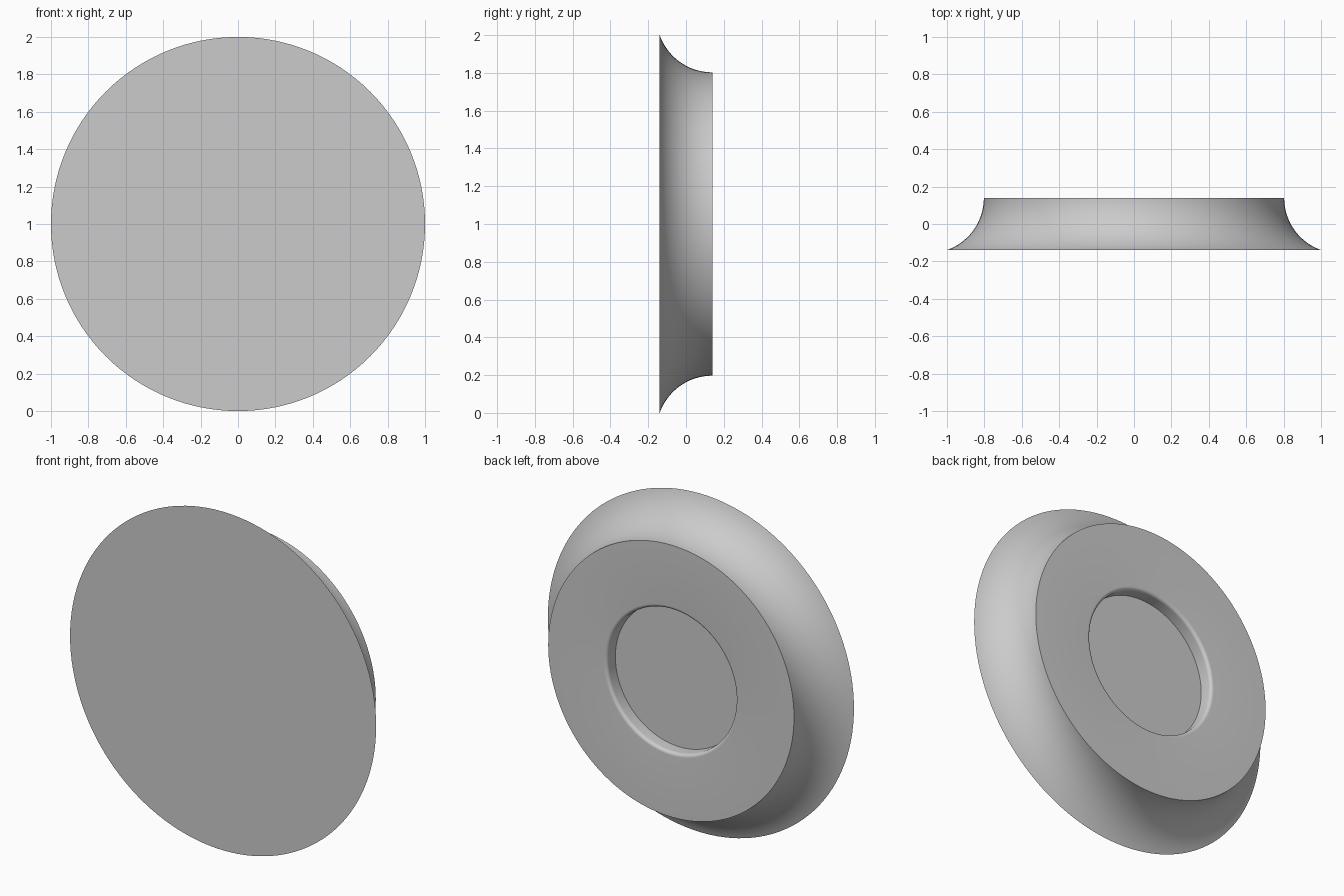
import bpy
import bmesh
from math import asin, cos, sin, pi, radians
from mathutils import Matrix, Vector

cube = bpy.data.objects.get("Cube")
if cube:
    bpy.data.objects.remove(cube, do_unlink=True)

HALF = 0.139          # half thickness
FLARE = 1.0           # radius of the front disc
NECK = 0.803          # radius of the back face
RECESS = 0.42         # radius of the recess floor
DEPTH = 0.08          # depth of the recess
FILLET = 0.02         # rounding of the recess rim
SEGMENTS = 128

grey = bpy.data.materials.new("light_grey")
grey.use_nodes = True
colour = (0.6, 0.6, 0.6, 1)
grey.diffuse_color = colour
grey.node_tree.nodes["Principled BSDF"].inputs["Base Color"].default_value = colour

# Half profile as (radius, y): flat front, concave flank, back face, recess
profile = [(0, -HALF)]
step = FLARE - NECK
cove = ((2 * HALF) ** 2 + step ** 2) / (2 * step)
sweep = asin(2 * HALF / cove)
for i in range(25):
    a = sweep * (1 - i / 24)
    profile.append((NECK + cove * (1 - cos(a)), HALF - cove * sin(a)))
for i in range(9):
    a = pi / 2 * i / 8
    profile.append((RECESS + FILLET * (1 - sin(a)), HALF - FILLET * (1 - cos(a))))
profile += [(RECESS, HALF - DEPTH), (0, HALF - DEPTH)]

# Spin the profile about the front-to-back axis
bm = bmesh.new()
verts = [bm.verts.new((r, y, 0)) for r, y in profile]
edges = [bm.edges.new(pair) for pair in zip(verts, verts[1:])]
bmesh.ops.spin(bm, geom=verts + edges, cent=(0, 0, 0), axis=(0, 1, 0),
               angle=2 * pi, steps=SEGMENTS, use_merge=True)
bmesh.ops.remove_doubles(bm, verts=bm.verts, dist=0.0001)
bmesh.ops.recalc_face_normals(bm, faces=bm.faces)
bmesh.ops.translate(bm, verts=bm.verts, vec=(0, 0, FLARE))

mesh = bpy.data.meshes.new("flared_disc")
bm.to_mesh(mesh)
bm.free()
mesh.materials.append(grey)
disc = bpy.data.objects.new("flared_disc", mesh)
bpy.context.collection.objects.link(disc)

# Smooth the curves and keep the rims sharp
bpy.ops.object.select_all(action="DESELECT")
disc.select_set(True)
bpy.context.view_layer.objects.active = disc
bpy.ops.object.shade_smooth_by_angle(angle=radians(30))
